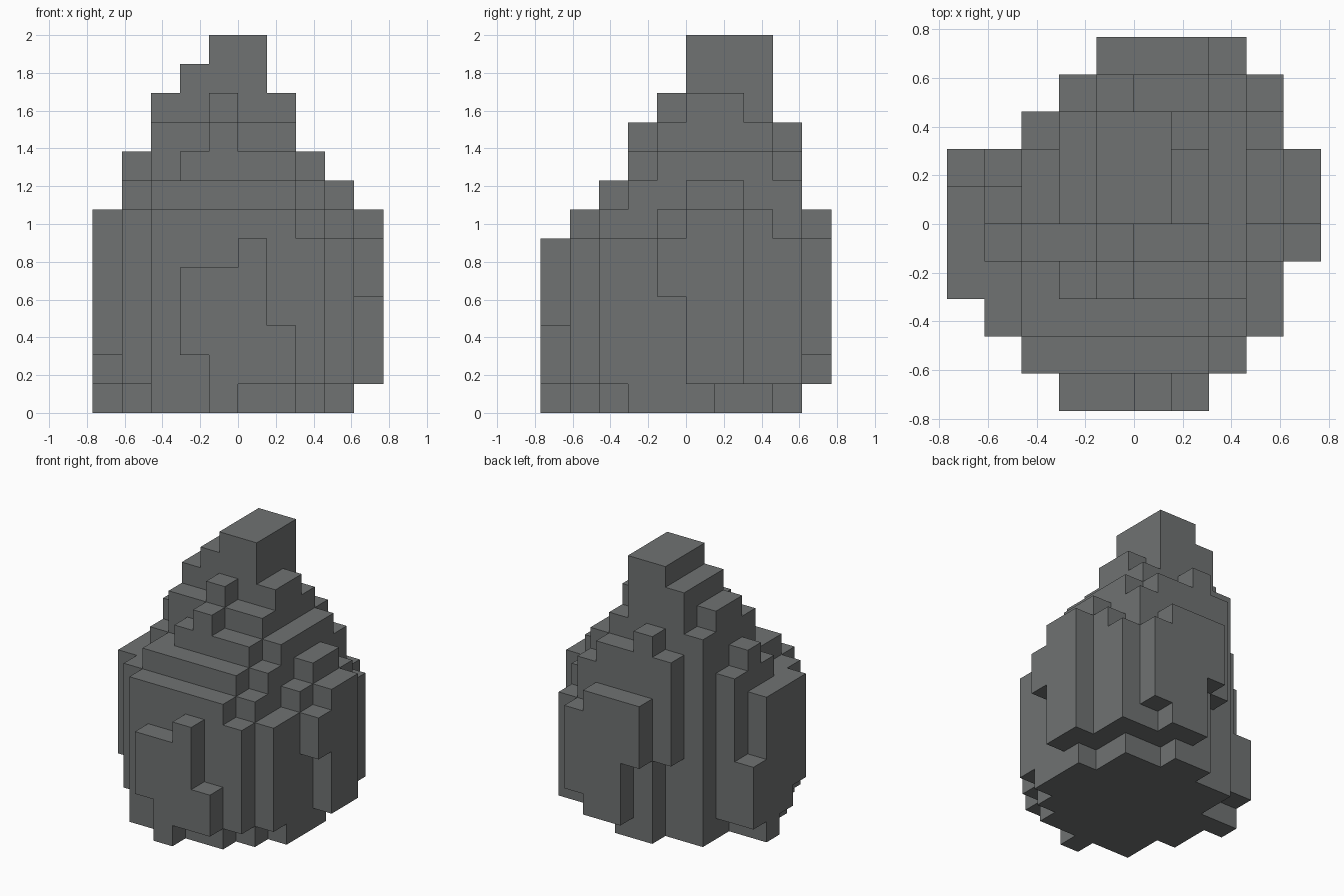
import bpy
import bmesh
from mathutils import Vector

UNIT = 2 / 13  # edge length of one cube of the rock
cells = set()


def fill(x, y, z):
    """Fill a box of grid cells, given as ranges along each axis."""
    cells.update((i, j, k) for i in range(*x) for j in range(*y) for k in range(*z))


# Main body
fill(x=(-3, 2), y=(-4, 3), z=(0, 7))
fill(x=(-3, 3), y=(-3, 3), z=(0, 7))
fill(x=(-4, 4), y=(-2, 1), z=(0, 6))
fill(x=(-4, -3), y=(-3, 2), z=(1, 7))
fill(x=(3, 4), y=(-3, 4), z=(1, 6))
fill(x=(2, 3), y=(-4, -3), z=(1, 6))

# Back shoulder
fill(x=(-1, 1), y=(3, 4), z=(0, 9))
fill(x=(1, 2), y=(3, 4), z=(1, 9))
fill(x=(2, 3), y=(3, 4), z=(1, 8))
fill(x=(-2, -1), y=(3, 4), z=(4, 9))
fill(x=(-1, 0), y=(3, 4), z=(9, 10))

# Stepped terraces
fill(x=(-3, 2), y=(-3, 3), z=(7, 8))
fill(x=(2, 3), y=(-2, 3), z=(7, 8))
fill(x=(-4, -3), y=(-1, 2), z=(7, 8))
fill(x=(-4, -3), y=(0, 1), z=(8, 9))
fill(x=(3, 4), y=(-1, 3), z=(6, 7))
fill(x=(3, 4), y=(0, 2), z=(7, 8))
fill(x=(-2, 2), y=(-2, 3), z=(8, 9))
fill(x=(-3, 3), y=(-1, 3), z=(8, 9))
fill(x=(-3, 2), y=(-1, 3), z=(9, 10))
fill(x=(-1, 0), y=(-2, -1), z=(9, 10))
fill(x=(-3, 2), y=(0, 2), z=(10, 11))
fill(x=(-1, 0), y=(-1, 0), z=(10, 11))

# Peak
fill(x=(-2, 1), y=(0, 3), z=(10, 12))
fill(x=(-1, 1), y=(0, 3), z=(12, 13))

# Front slab
fill(x=(-2, 0), y=(-5, -4), z=(2, 5))
fill(x=(-1, 0), y=(-5, -4), z=(0, 2))
fill(x=(0, 1), y=(-5, -4), z=(1, 6))
fill(x=(1, 2), y=(-5, -4), z=(1, 3))

# Back slab
fill(x=(0, 2), y=(4, 5), z=(1, 7))
fill(x=(-1, 0), y=(4, 5), z=(4, 7))
fill(x=(2, 3), y=(4, 5), z=(2, 6))

# Left slab
fill(x=(4, 5), y=(0, 2), z=(1, 7))
fill(x=(4, 5), y=(-1, 0), z=(4, 6))

# Right slab
fill(x=(-5, -4), y=(-2, 1), z=(2, 7))
fill(x=(-5, -4), y=(-1, 1), z=(1, 2))
fill(x=(-5, -4), y=(0, 1), z=(0, 1))
fill(x=(-5, -4), y=(1, 2), z=(1, 4))


def exposed_faces(bm):
    """Add one square wherever a filled cell meets an empty one."""
    for cell in sorted(cells):
        centre = Vector(cell) + Vector((0.5, 0.5, 0.5))
        for axis in range(3):
            for sign in (-1, 1):
                normal = Vector((0, 0, 0))
                normal[axis] = sign
                neighbour = tuple(int(c + n) for c, n in zip(cell, normal))
                if neighbour in cells:
                    continue
                u = Vector((0, 0, 0))
                u[(axis + 1) % 3] = 0.5
                v = normal.cross(u)
                middle = centre + normal * 0.5
                corners = (middle - u - v, middle + u - v, middle + u + v, middle - u + v)
                bm.faces.new([bm.verts.new(corner * UNIT) for corner in corners])


# Remove the default cube
default_cube = bpy.data.objects.get("Cube")
if default_cube:
    bpy.data.objects.remove(default_cube, do_unlink=True)

# Stone material
stone = bpy.data.materials.new("stone_grey")
stone.use_nodes = True
colour = (0.16, 0.17, 0.17, 1)
stone.diffuse_color = colour
stone.node_tree.nodes["Principled BSDF"].inputs["Base Color"].default_value = colour

# Rock mesh, flat shaded
bm = bmesh.new()
exposed_faces(bm)
bmesh.ops.remove_doubles(bm, verts=bm.verts, dist=UNIT / 100)
mesh = bpy.data.meshes.new("stepped_rock")
bm.to_mesh(mesh)
bm.free()
mesh.materials.append(stone)
rock = bpy.data.objects.new("stepped_rock", mesh)
bpy.context.collection.objects.link(rock)
